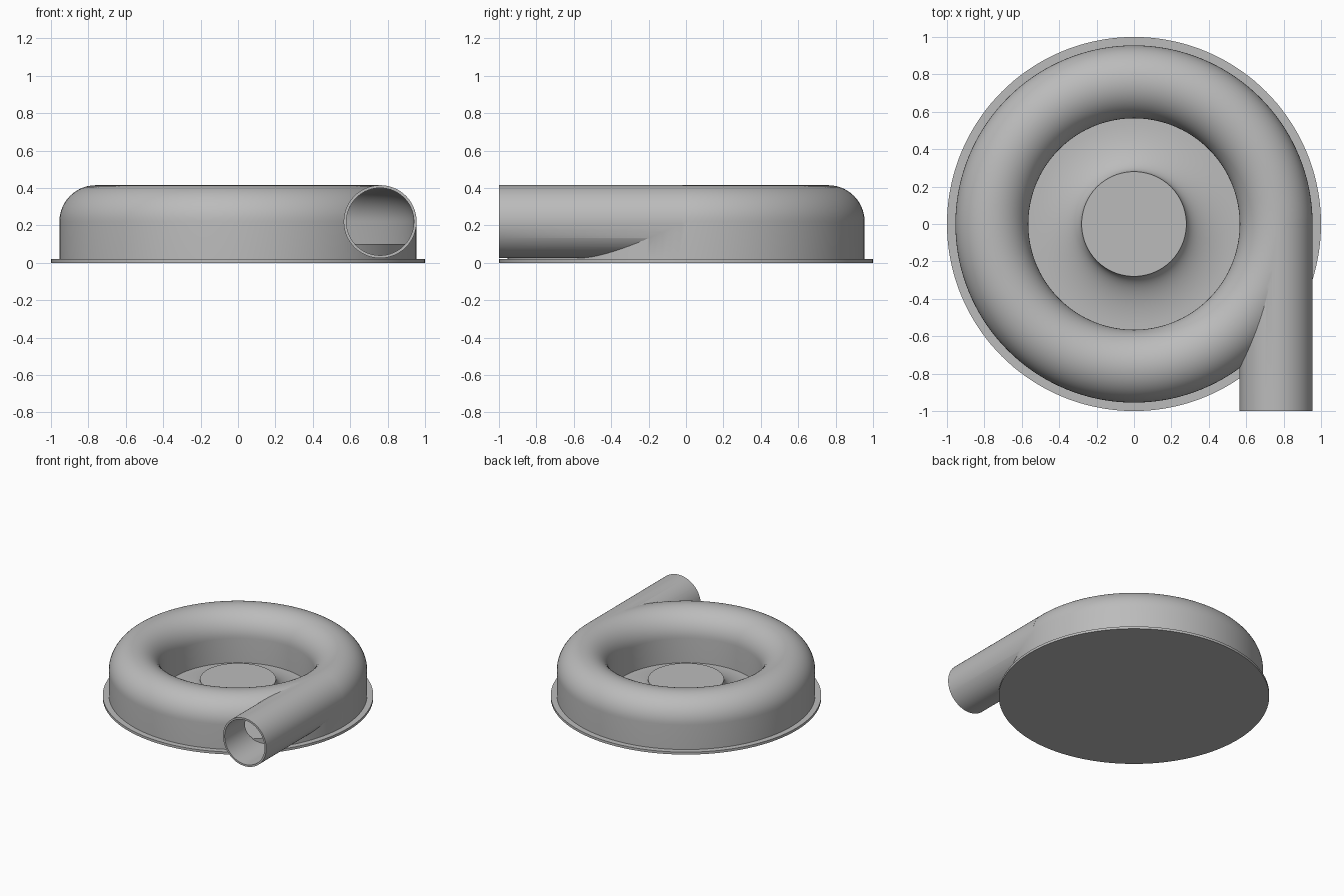
import bpy, bmesh
from math import sin, cos, pi, radians
from mathutils import Matrix

cube = bpy.data.objects.get("Cube")
if cube:
    bpy.data.objects.remove(cube, do_unlink=True)

GREY = (0.5, 0.5, 0.5, 1.0)
metal = bpy.data.materials.new("cast grey metal")
metal.use_nodes = True
metal.diffuse_color = GREY
for node in metal.node_tree.nodes:
    if node.type == 'BSDF_PRINCIPLED':
        node.inputs["Base Color"].default_value = GREY

TUBE_R, TUBE_Z = 0.76, 0.22      # ring centreline radius and height
OUTER, INNER = 0.195, 0.18       # tube outside and bore radii


def make_object(name, bm):
    bmesh.ops.recalc_face_normals(bm, faces=bm.faces)
    mesh = bpy.data.meshes.new(name)
    bm.to_mesh(mesh)
    bm.free()
    mesh.materials.append(metal)
    obj = bpy.data.objects.new(name, mesh)
    bpy.context.collection.objects.link(obj)
    return obj


def lathe(name, profile, steps=144):
    """Revolve a closed (radius, height) outline around z."""
    bm = bmesh.new()
    rings = []
    for i in range(steps):
        a = 2 * pi * i / steps
        rings.append([bm.verts.new((r * cos(a), r * sin(a), z)) for r, z in profile])
    n = len(profile)
    for i in range(steps):
        a, b = rings[i], rings[(i + 1) % steps]
        for j in range(n):
            k = (j + 1) % n
            if profile[j][0] == 0 and profile[k][0] == 0:
                continue
            bm.faces.new((a[j], b[j], b[k], a[k]))
    bmesh.ops.remove_doubles(bm, verts=bm.verts, dist=1e-5)
    return make_object(name, bm)


def pipe(name, radius, y0, y1):
    """Solid cylinder along y on the outlet axis."""
    bm = bmesh.new()
    place = Matrix.Translation((TUBE_R, (y0 + y1) / 2, TUBE_Z)) @ Matrix.Rotation(pi / 2, 4, 'X')
    bmesh.ops.create_cone(bm, cap_ends=True, segments=96, radius1=radius,
                          radius2=radius, depth=y1 - y0, matrix=place)
    return make_object(name, bm)


def arch(radius, bottom, steps=28):
    """Round-topped outline with straight sides."""
    pts = [(TUBE_R + radius * cos(pi * i / steps), TUBE_Z + radius * sin(pi * i / steps))
           for i in range(steps + 1)]
    return [(TUBE_R + radius, bottom)] + pts + [(TUBE_R - radius, bottom)]


def select(obj):
    bpy.ops.object.select_all(action='DESELECT')
    obj.select_set(True)
    bpy.context.view_layer.objects.active = obj


def combine(obj, tool, operation):
    select(obj)
    mod = obj.modifiers.new("cut", 'BOOLEAN')
    mod.operation = operation
    mod.solver = 'EXACT'
    mod.object = tool
    bpy.ops.object.modifier_apply(modifier=mod.name)
    bpy.data.objects.remove(tool, do_unlink=True)


# Mounting flange
flange = lathe("base_flange", [(0, 0), (1, 0), (1, 0.02), (0, 0.02)])

# Hollow ring casing with tangential outlet
casing = lathe("ring_casing", arch(OUTER, 0.012))
combine(casing, pipe("outlet_pipe", OUTER, -1.0, -0.02), 'UNION')
combine(casing, lathe("channel_cutter", arch(INNER, -0.05)), 'DIFFERENCE')
combine(casing, pipe("bore_cutter", INNER, -1.1, -0.025), 'DIFFERENCE')

# Raised floor inside the ring channel
floor = lathe("channel_floor", [(0.57, 0.015), (0.945, 0.015), (0.945, 0.1), (0.57, 0.1)])

# Central hub with a concave flare down to the flange
flare = [(0.28 + 0.28 * (1 - cos(t)), 0.021 + 0.129 * (1 - sin(t)))
         for t in (pi / 2 * i / 16 for i in range(17))]
hub = lathe("centre_hub", [(0, 0.01), (0, 0.15)] + flare + [(0.56, 0.01)])

for part in (flange, casing, floor, hub):
    select(part)
    bpy.ops.object.shade_smooth_by_angle(angle=radians(30))
